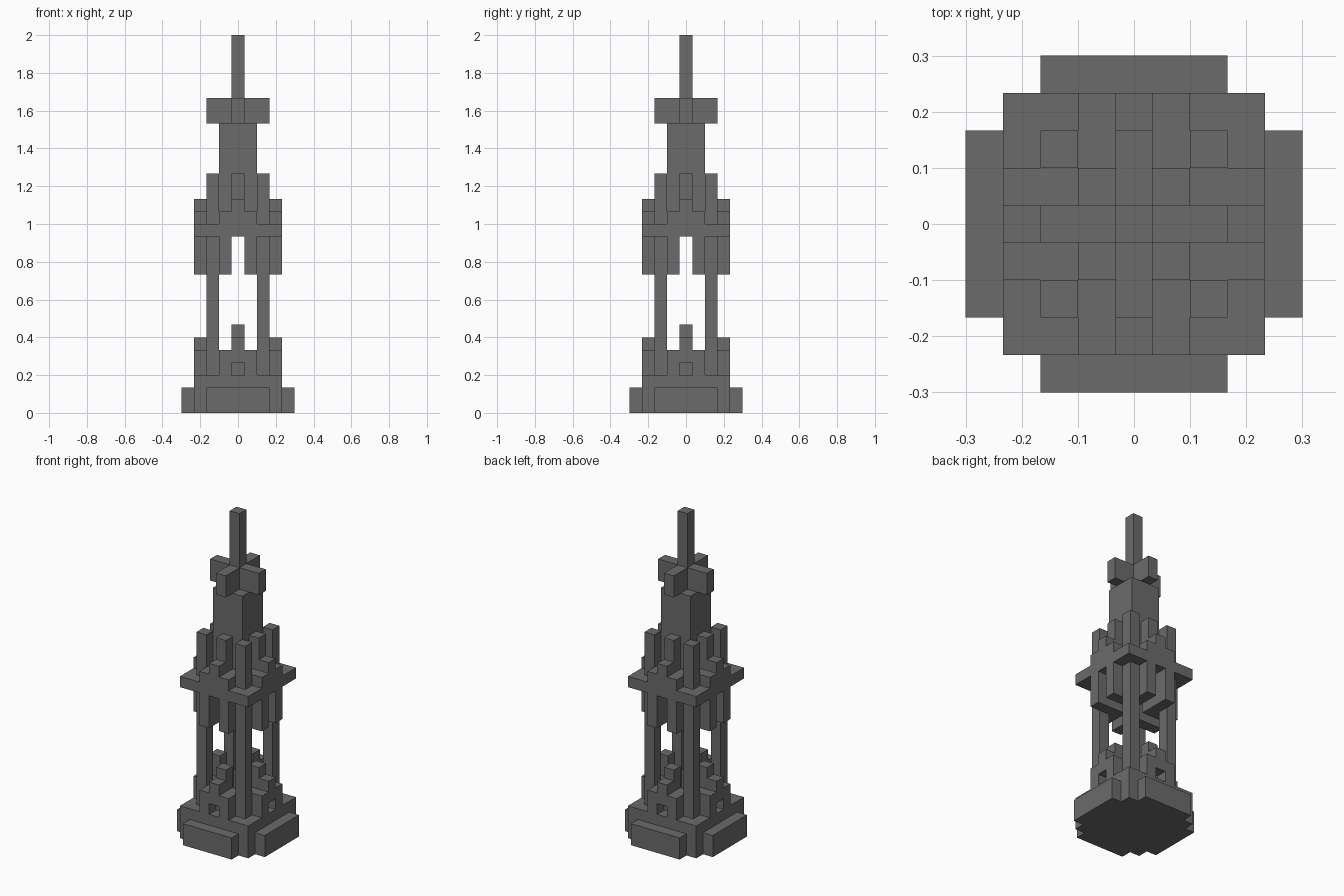
import bpy
import bmesh
from mathutils import Matrix, Vector

if "Cube" in bpy.data.objects:
    bpy.data.objects.remove(bpy.data.objects["Cube"], do_unlink=True)

U = 2 / 30  # side of one block

stone = bpy.data.materials.new("dark_grey_stone")
stone.use_nodes = True
COLOUR = (0.147, 0.147, 0.147, 1)
stone.diffuse_color = COLOUR
bsdf = next(n for n in stone.node_tree.nodes if n.type == 'BSDF_PRINCIPLED')
bsdf.inputs["Base Color"].default_value = COLOUR


def add_box(bm, x, y, z, turn=0):
    """Box over block ranges; x and y are inclusive cells, z is (bottom, top)."""
    size = Vector((x[1] - x[0] + 1, y[1] - y[0] + 1, z[1] - z[0])) * U
    centre = Vector((x[0] + x[1], y[0] + y[1], z[0] + z[1])) * U / 2
    mat = Matrix.Rotation(turn * 1.5707963, 4, 'Z') @ Matrix.Translation(centre)
    bmesh.ops.create_cube(bm, size=1, matrix=mat @ Matrix.Diagonal((*size, 1)))


def part(name, boxes, turns=1):
    """One object from boxes, repeated by quarter turns about the centre."""
    bm = bmesh.new()
    for turn in range(turns):
        for box in boxes:
            add_box(bm, *box, turn=turn)
    mesh = bpy.data.meshes.new(name)
    bm.to_mesh(mesh)
    bm.free()
    mesh.materials.append(stone)
    obj = bpy.data.objects.new(name, mesh)
    bpy.context.collection.objects.link(obj)
    return obj


# Base: square plinth with a lower step on each side
part("plinth", [((-3, 3), (-3, 3), (0, 3))])
part("plinth_steps", [((-2, 2), (-4, -4), (0, 2))], 4)

# Lower gables: stepped walls with a recessed window and a peak behind
part("lower_gables", [
    ((-1, -1), (-3, -2), (3, 5)),
    ((1, 1), (-3, -2), (3, 5)),
    ((0, 0), (-3, -3), (4, 6)),
    ((0, 0), (-2, -2), (3, 7)),
], 4)

# Corner columns that end in pinnacles above the gallery
part("corner_columns", [((2, 2), (-2, -2), (3, 19))], 4)

# Gallery slab and the paired walls hanging below it
part("gallery_slab", [((-3, 3), (-3, 3), (14, 15))])
part("hanging_brackets", [
    ((-1, -1), (-3, -1), (11, 14)),
    ((1, 1), (-3, -1), (11, 14)),
], 4)

# Upper gables with a pinnacle behind each
part("upper_gables", [
    ((-1, 1), (-3, -2), (15, 16)),
    ((0, 0), (-3, -3), (16, 17)),
    ((0, 0), (-2, -2), (16, 19)),
], 4)

# Tower, cross-shaped crown and spire
part("tower", [((-1, 1), (-1, 1), (15, 23))])
part("crown_cross", [((0, 0), (-2, -1), (23, 25))], 4)
part("spire", [((0, 0), (0, 0), (23, 30))])
